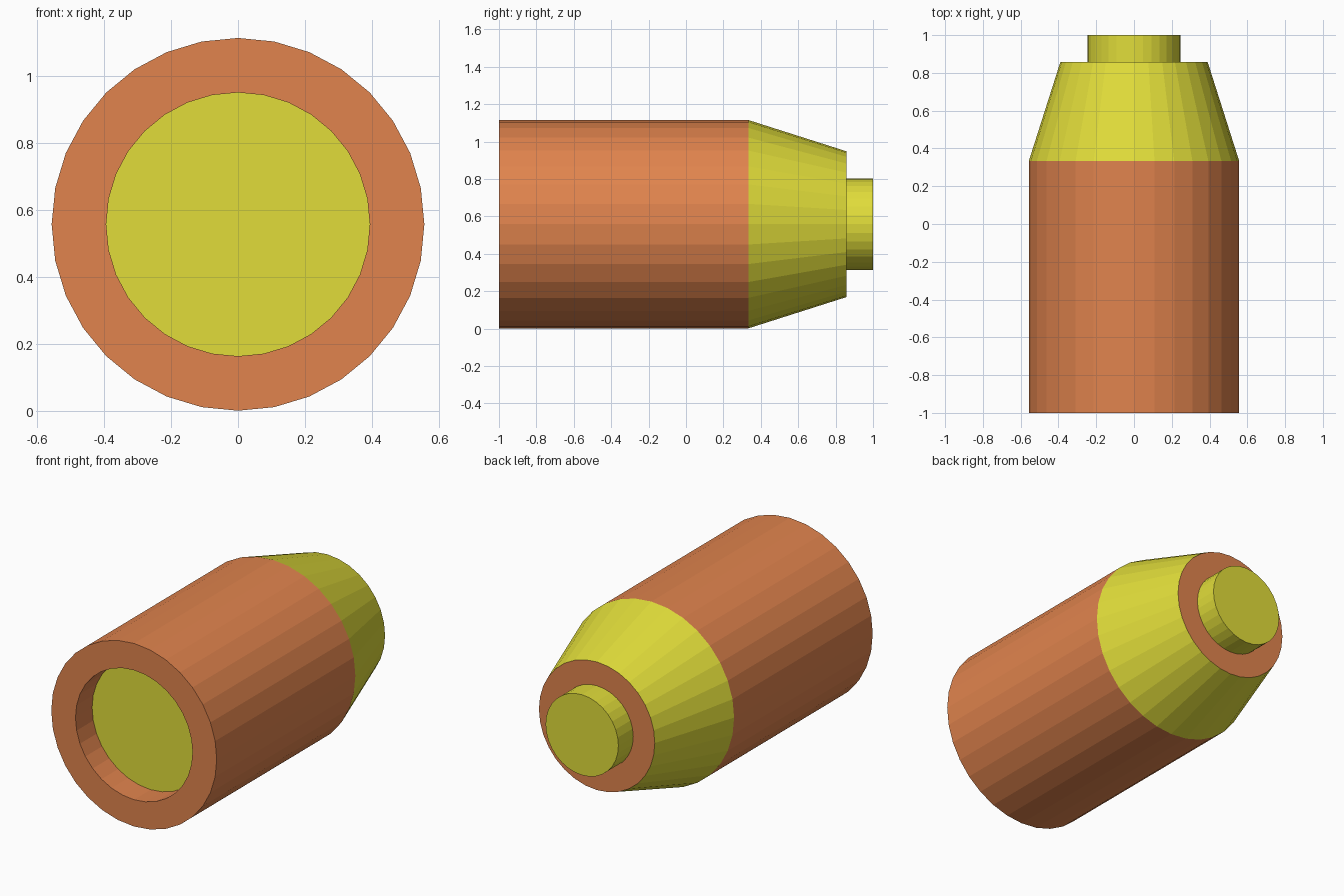
import bpy, bmesh, math

if "Cube" in bpy.data.objects:
    bpy.data.objects.remove(bpy.data.objects["Cube"])

SIDES = 32
CENTRE_Z = 0.558


def material(name, rgb):
    m = bpy.data.materials.new(name)
    m.diffuse_color = (*rgb, 1.0)
    m.use_nodes = True
    m.node_tree.nodes["Principled BSDF"].inputs["Base Color"].default_value = m.diffuse_color
    return m


copper = material("copper", (0.75, 0.23, 0.075))
yellow = material("yellow", (0.75, 0.72, 0.042))


def lathe(name, profile, bands):
    """Revolve (radius, y) points about the y axis.
    bands: one material for the start cap, each band, then the end cap."""
    bm = bmesh.new()
    rings = []
    for r, y in profile:
        ring = []
        for i in range(SIDES):
            a = 2 * math.pi * i / SIDES
            ring.append(bm.verts.new((r * math.cos(a), y, r * math.sin(a))))
        rings.append(ring)
    mats = [copper, yellow]
    bm.faces.new(rings[0]).material_index = mats.index(bands[0])
    for k in range(len(rings) - 1):
        a, b = rings[k], rings[k + 1]
        for i in range(SIDES):
            j = (i + 1) % SIDES
            f = bm.faces.new((a[i], a[j], b[j], b[i]))
            f.material_index = mats.index(bands[k + 1])
    bm.faces.new(rings[-1][::-1]).material_index = mats.index(bands[-1])
    bmesh.ops.recalc_face_normals(bm, faces=bm.faces)
    me = bpy.data.meshes.new(name)
    bm.to_mesh(me)
    bm.free()
    for m in mats:
        me.materials.append(m)
    ob = bpy.data.objects.new(name, me)
    ob.location.z = CENTRE_Z
    bpy.context.collection.objects.link(ob)
    return ob


# Barrel: recessed yellow front disc, copper rim and wall, yellow taper, copper back
lathe("barrel",
      [(0.394, -0.84), (0.394, -1.0), (0.557, -1.0), (0.557, 0.333), (0.39, 0.857)],
      [yellow, copper, copper, copper, yellow, copper])

# Rear knob
lathe("rear_knob", [(0.245, 0.85), (0.245, 1.0)], [yellow, yellow, yellow])
